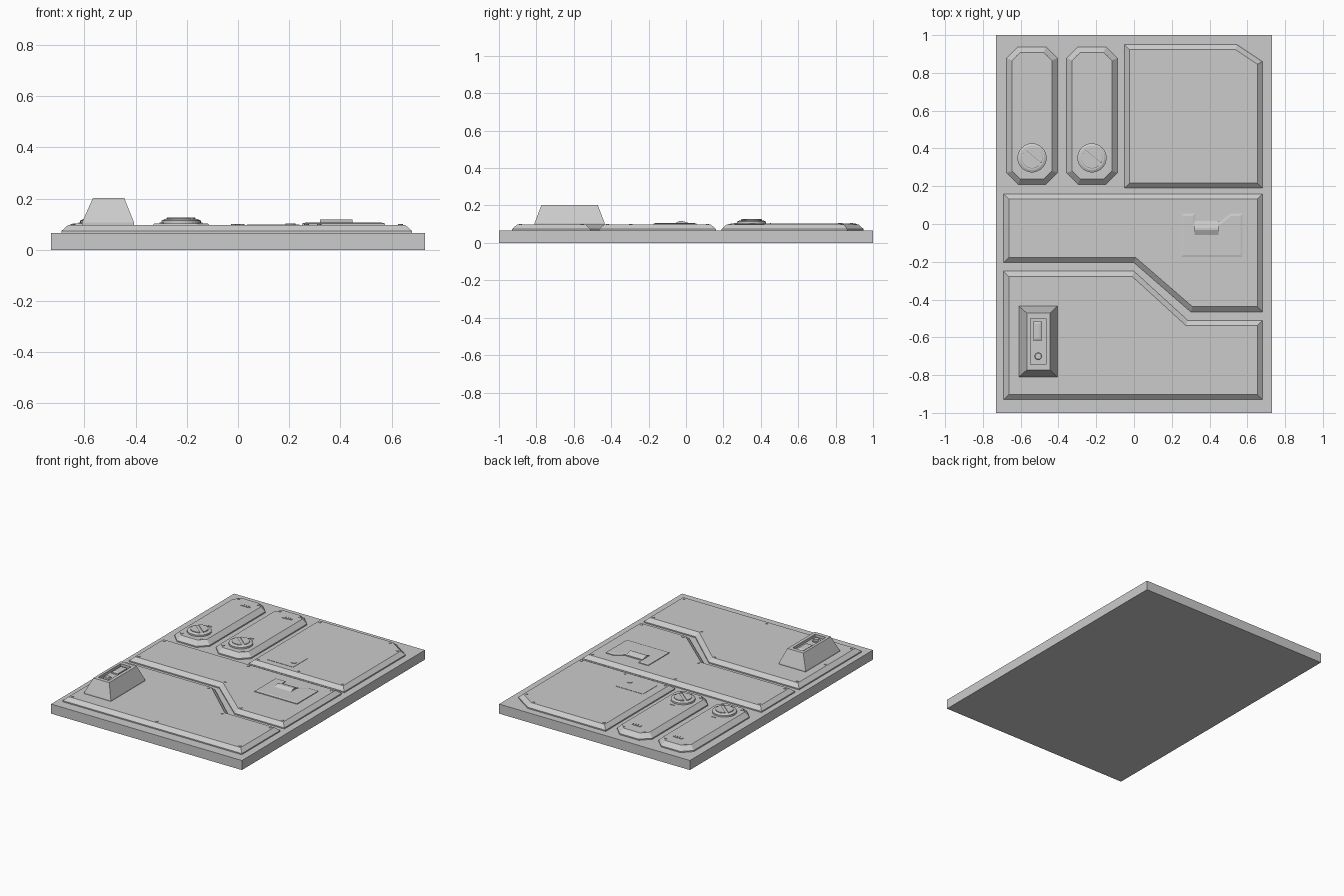
import bpy, bmesh, math
from mathutils import Vector

if "Cube" in bpy.data.objects:
    bpy.data.objects.remove(bpy.data.objects["Cube"])


def loft(name, rings, origin=(0, 0)):
    """Stack matching (points, z) rings into a closed solid."""
    bm = bmesh.new()
    loops = [[bm.verts.new((x + origin[0], y + origin[1], z)) for x, y in pts]
             for pts, z in rings]
    n = len(loops[0])
    for a, b in zip(loops, loops[1:]):
        for i in range(n):
            j = (i + 1) % n
            bm.faces.new((a[i], a[j], b[j], b[i]))
    bm.faces.new(loops[0][::-1])
    bm.faces.new(loops[-1])
    bmesh.ops.recalc_face_normals(bm, faces=bm.faces)
    me = bpy.data.meshes.new(name)
    bm.to_mesh(me)
    bm.free()
    ob = bpy.data.objects.new(name, me)
    bpy.context.collection.objects.link(ob)
    return ob


def inset(pts, d):
    """Mitred inward offset of a counter-clockwise polygon."""
    out = []
    for i, p in enumerate(pts):
        p, a, b = Vector(p), Vector(pts[i - 1]), Vector(pts[(i + 1) % len(pts)])
        u, v = (p - a).normalized(), (b - p).normalized()
        n1, n2 = Vector((-u.y, u.x)), Vector((-v.y, v.x))
        out.append(tuple(p + (n1 + n2) * d / (1 + n1.dot(n2))))
    return out


def rect(x0, x1, y0, y1):
    return [(x0, y0), (x1, y0), (x1, y1), (x0, y1)]


def circle(r, n=24):
    return [(r * math.cos(2 * math.pi * i / n), r * math.sin(2 * math.pi * i / n))
            for i in range(n)]


def slab(name, pts, z0, z1, origin=(0, 0)):
    return loft(name, [(pts, z0), (pts, z1)], origin)


def screws(name, points, z):
    for p in points:
        slab(name, circle(0.009, 8), z - 0.002, z + 0.003, p)


BASE, LIP, TOP = 0.066, 0.074, 0.098


def panel(name, pts, bevel=0.027, top=TOP):
    return loft(name, [(pts, BASE - 0.004), (pts, LIP), (inset(pts, bevel), top)])


# Backing board
slab("backing_board", rect(-0.73, 0.73, -1, 1), 0, BASE)

# Large bevelled cover panels
lower = [(-0.69, -0.93), (0.68, -0.93), (0.68, -0.51), (0.285, -0.51),
         (0, -0.25), (-0.69, -0.25)]
middle = [(-0.69, -0.205), (0, -0.205), (0.30, -0.465), (0.68, -0.465),
          (0.68, 0.16), (-0.69, 0.16)]
upper = [(-0.05, 0.19), (0.68, 0.19), (0.68, 0.86), (0.545, 0.95), (-0.05, 0.95)]
for name, pts in (("lower", lower), ("middle", middle), ("upper", upper)):
    panel(name + "_panel", pts)
    screws(name + "_panel_screw", inset(pts, 0.045), TOP)
screws("edge_screw", [(0, -0.885), (0, 0.115), (0.3, 0.235), (-0.645, -0.6)], TOP)

# Switch pods with rotary knobs
CAP = 0.103
for cx in (-0.54, -0.2225):
    x0, x1, y0, y1, c = cx - 0.134, cx + 0.134, 0.21, 0.938, 0.06
    pod = [(x0 + c, y0), (x1 - c, y0), (x1, y0 + c), (x1, y1 - c),
           (x1 - c, y1), (x0 + c, y1), (x0, y1 - c), (x0, y0 + c)]
    panel("switch_pod", pod, 0.029, CAP)
    screws("pod_screw", [(cx + sx * 0.075, y) for sx in (-1, 1) for y in (0.265, 0.885)], CAP)
    k = (cx, 0.35)
    loft("knob_collar", [(circle(0.077, 32), CAP - 0.003), (circle(0.077, 32), 0.114),
                         (circle(0.064, 32), 0.120)], k)
    # Two half-discs leave a diagonal slot between them
    for side in (0, math.pi):
        a0 = math.radians(50) + side
        half = []
        for i in range(17):
            t = math.radians(-80) + math.radians(160) * i / 16
            half.append((0.056 * math.cos(t + a0), 0.056 * math.sin(t + a0)))
        loft("knob_half", [(half, 0.117), (half, 0.125), (inset(half, 0.003), 0.127)], k)
    slab("knob_pointer_mark", rect(-0.015, 0.015, -0.003, 0.003), CAP - 0.001, CAP + 0.003,
         (cx + 0.01, 0.452))
    # Small charge indicator made of raised bars
    for bx, w, h in ((-0.012, 0.010, 0.011), (0.010, 0.007, 0.011),
                     (0.026, 0.006, 0.011), (0.042, 0.005, 0.008)):
        slab("indicator_bar", rect(bx - w, bx + w, -h, h), CAP - 0.001, CAP + 0.003,
             (cx + 0.01, 0.825))

# Flush access hatch with round lock
slab("access_hatch", rect(0.035, 0.24, 0.26, 0.42), TOP - 0.002, TOP + 0.002)
slab("hatch_lock", circle(0.019, 12), TOP, TOP + 0.005, (0.205, 0.32))

# Latch plate with notch and raised wedge tab
latch = [(0.25, -0.175), (0.575, -0.175), (0.575, 0.055), (0.51, 0.055),
         (0.455, 0.01), (0.325, 0.01), (0.325, 0.055), (0.25, 0.055)]
loft("latch_plate", [(latch, TOP - 0.002), (latch, 0.103), (inset(latch, 0.012), 0.106)])
loft("latch_tab", [(rect(0.32, 0.447, -0.057, 0.015), TOP),
                   (rect(0.32, 0.447, -0.057, 0.015), 0.106),
                   (rect(0.32, 0.447, -0.032, -0.022), 0.118)])

# Tapered control housing with recessed top
loft("control_housing", [(rect(-0.61, -0.406, -0.81, -0.435), TOP - 0.002),
                         (rect(-0.61, -0.406, -0.81, -0.435), 0.106),
                         (rect(-0.567, -0.445, -0.772, -0.472), 0.203),
                         (rect(-0.548, -0.467, -0.745, -0.50), 0.203),
                         (rect(-0.548, -0.467, -0.745, -0.50), 0.185)])
# Rocker switch and round button in the recess
loft("rocker_switch", [(rect(-0.535, -0.487, -0.618, -0.515), 0.184),
                       (rect(-0.535, -0.487, -0.618, -0.515), 0.194),
                       (rect(-0.522, -0.500, -0.605, -0.528), 0.199)])
loft("round_button", [(circle(0.028, 20), 0.184), (circle(0.028, 20), 0.192),
                      (circle(0.019, 20), 0.192), (circle(0.016, 20), 0.200)],
     (-0.507, -0.70))
